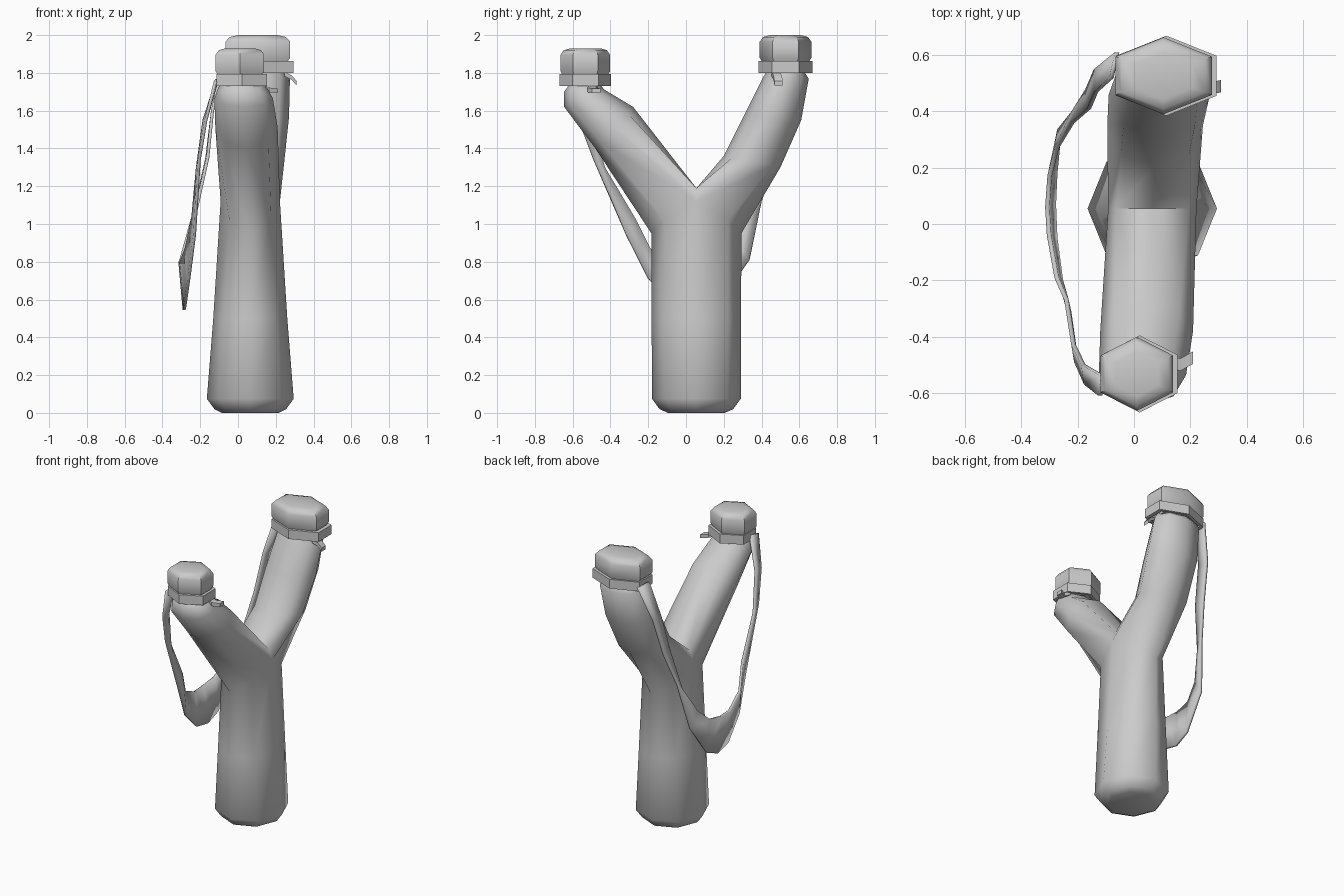
import bpy, bmesh
from math import sin, cos, pi
from mathutils import Vector

if "Cube" in bpy.data.objects:
    bpy.data.objects.remove(bpy.data.objects["Cube"])

CX, CY = 0.065, 0.055   # handle axis


def loft(bm, rings, cap_start=False, cap_end=False):
    vs = [[bm.verts.new(p) for p in r] for r in rings]
    n = len(rings[0])
    for a, b in zip(vs, vs[1:]):
        for i in range(n):
            bm.faces.new((a[i], a[(i + 1) % n], b[(i + 1) % n], b[i]))
    if cap_start:
        bm.faces.new(vs[0][::-1])
    if cap_end:
        bm.faces.new(vs[-1])


def finish(bm, name, angle):
    bmesh.ops.remove_doubles(bm, verts=bm.verts, dist=0.0005)
    bmesh.ops.recalc_face_normals(bm, faces=bm.faces)
    me = bpy.data.meshes.new(name)
    bm.to_mesh(me)
    bm.free()
    ob = bpy.data.objects.new(name, me)
    bpy.context.collection.objects.link(ob)
    bpy.ops.object.select_all(action='DESELECT')
    ob.select_set(True)
    bpy.context.view_layer.objects.active = ob
    bpy.ops.object.shade_smooth_by_angle(angle=angle * pi / 180)
    return ob


def circle(cx, cy, z, rx, ry, n=8, turn=0.0):
    return [(cx + rx * cos(2 * pi * i / n + turn), cy + ry * sin(2 * pi * i / n + turn), z)
            for i in range(n)]


# Forked frame: octagonal handle that splits into two arms
def split_point(i):
    x, y, _ = circle(CX, CY, 0, 0.157, 0.238)[i]
    return (x, y, (1.12, 1.02, 0.95, 1.02)[i % 4])


def arm_rings(side, sections):
    first = []
    for i in range(8):
        if i <= 4:      # outer half shares the handle rim
            first.append(split_point(i if side > 0 else (8 - i) % 8))
        else:           # inner half is the crotch edge
            first.append((CX + (-0.13, 0, 0.13)[i - 5], CY, 1.19))
    rings = [first]
    for outer, inner, cx, rx in sections:
        o, n = Vector((0, *outer)), Vector((0, *inner))
        mid, half = (o + n) / 2, (o - n) / 2
        rings.append([mid + half * sin(i * pi / 4) + Vector((cx + rx * cos(i * pi / 4), 0, 0))
                      for i in range(8)])
    return rings


bm = bmesh.new()
handle = [circle(CX, CY, z, rx, ry) for z, rx, ry in
          ((0, 0.15, 0.15), (0.02, 0.19, 0.195), (0.075, 0.23, 0.235), (0.5, 0.196, 0.237))]
handle.append([split_point(i) for i in range(8)])
loft(bm, handle, cap_start=True)
loft(bm, arm_rings(-1, [
    ((-0.48, 1.40), (-0.28, 1.62), 0.045, 0.165),
    ((-0.645, 1.62), (-0.43, 1.71), 0.03, 0.155),
    ((-0.645, 1.70), (-0.44, 1.72), 0.025, 0.135),
    ((-0.61, 1.75), (-0.46, 1.75), 0.02, 0.11)]), cap_end=True)
loft(bm, arm_rings(1, [
    ((0.50, 1.30), (0.20, 1.36), 0.075, 0.17),
    ((0.61, 1.55), (0.31, 1.58), 0.09, 0.18),
    ((0.65, 1.77), (0.41, 1.78), 0.105, 0.17),
    ((0.61, 1.83), (0.44, 1.83), 0.105, 0.14)]), cap_end=True)
finish(bm, "forked_frame", 60)

# Knobs and tied bands at the arm tips, with a loose knot end on each
tips = (("front", 0.01, -0.533, 1.725, 0.15, 0.133, (0.165, -0.49, 1.71), 1.0),
        ("rear", 0.105, 0.527, 1.795, 0.20, 0.138, (0.285, 0.475, 1.775), -1.0))
for side, cx, cy, z0, rx, ry, knot, bend in tips:
    bm = bmesh.new()
    prof = ((0.01, 0.80), (0.055, 0.86), (0.085, 0.99), (0.17, 0.99), (0.195, 0.86), (0.205, 0.60))
    loft(bm, [circle(cx, cy, z0 + h, rx * f, ry * f, 6, pi / 6) for h, f in prof], True, True)
    finish(bm, side + "_knob", 45)

    bm = bmesh.new()
    loft(bm, [circle(cx + 0.01, cy, z0 + h, rx * f, ry * f, 6, pi / 6)
              for h, f in ((0.005, 0.88), (0.005, 1.03), (0.068, 1.03), (0.068, 0.88))])
    for i in (0, 1):
        bmesh.ops.recalc_face_normals(bm, faces=bm.faces)
    finish(bm, side + "_band", 25)

    bm = bmesh.new()
    k = Vector(knot)
    path = ((-0.04, 0.0, 0.02), (0.0, -0.01 * bend, 0.0), (0.045 if bend > 0 else 0.025, 0.015, -0.005 if bend > 0 else -0.03))
    loft(bm, [[k + Vector(p) + Vector((0, y, z)) for y, z in
               ((-0.022, -0.012), (0.022, -0.012), (0.022, 0.012), (-0.022, 0.012))]
              for p in path], True, True)
    finish(bm, side + "_knot", 25)

# Sling strap: ribbon that widens into the pouch (x upper, x lower, upper yz, lower yz)
stations = (
    (-0.110, -0.120, (-0.54, 1.765), (-0.61, 1.755)),
    (-0.180, -0.170, (-0.50, 1.55), (-0.57, 1.55)),
    (-0.215, -0.205, (-0.43, 1.30), (-0.49, 1.34)),
    (-0.240, -0.230, (-0.27, 1.03), (-0.315, 0.94)),
    (-0.275, -0.260, (-0.19, 0.87), (-0.20, 0.71)),
    (-0.302, -0.280, (-0.04, 0.80), (-0.05, 0.57)),
    (-0.308, -0.285, (0.06, 0.80), (0.07, 0.545)),
    (-0.300, -0.280, (0.17, 0.82), (0.18, 0.59)),
    (-0.275, -0.265, (0.27, 0.91), (0.335, 0.81)),
    (-0.220, -0.215, (0.36, 1.08), (0.40, 1.12)),
    (-0.160, -0.165, (0.41, 1.35), (0.48, 1.35)),
    (-0.135, -0.135, (0.47, 1.60), (0.55, 1.60)),
    (-0.080, -0.060, (0.52, 1.84), (0.61, 1.83)),
)
bm = bmesh.new()
pairs = [(bm.verts.new((xu, *u)), bm.verts.new((xl, *l))) for xu, xl, u, l in stations]
for (a, b), (c, d) in zip(pairs, pairs[1:]):
    bm.faces.new((a, b, d, c))
strap = finish(bm, "sling_strap", 30)
mod = strap.modifiers.new("thickness", 'SOLIDIFY')
mod.thickness = 0.016
mod.offset = 0
